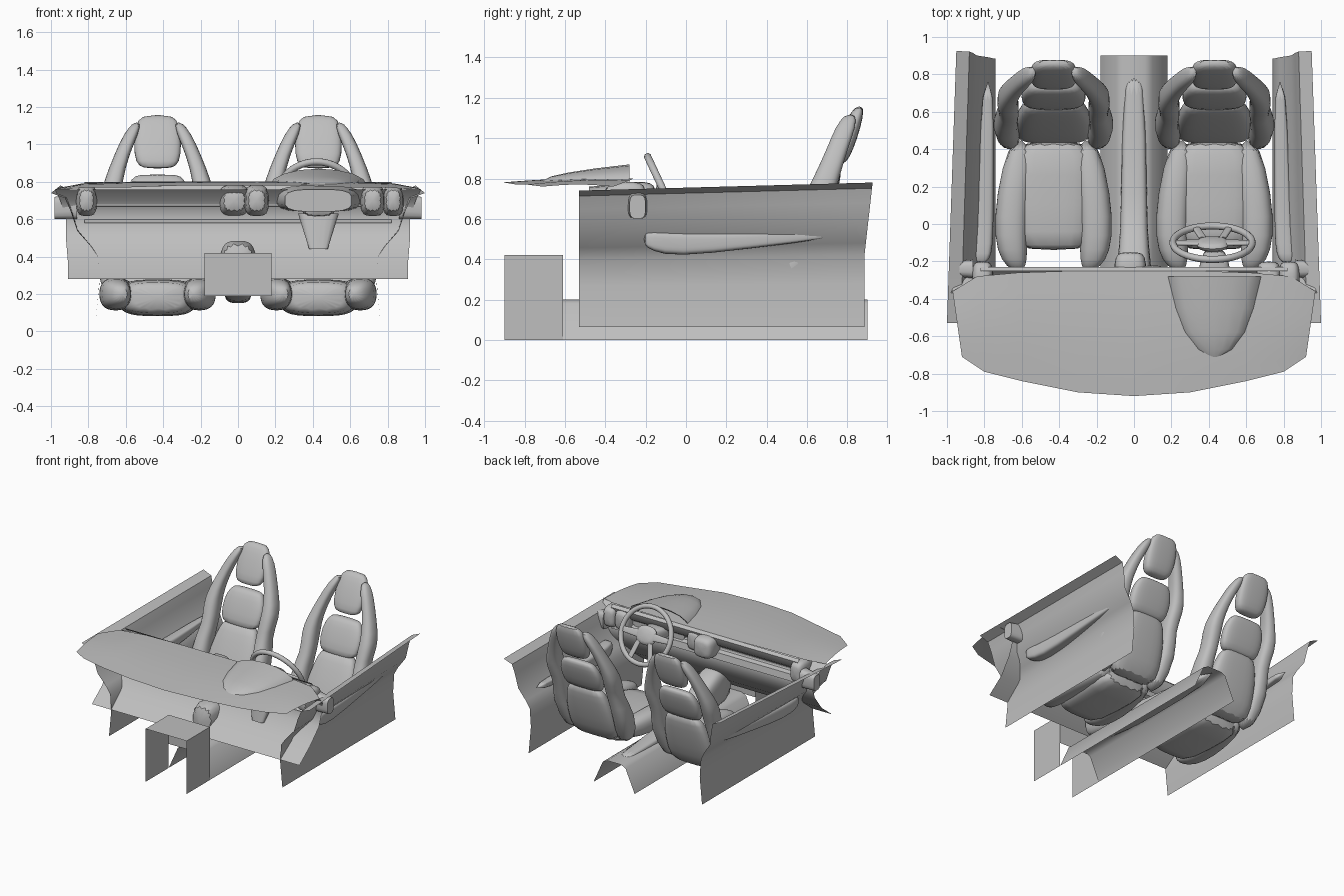
import bpy, bmesh
from math import sin, cos, pi, copysign, radians

if "Cube" in bpy.data.objects:
    bpy.data.objects.remove(bpy.data.objects["Cube"], do_unlink=True)

shade = .52
grey = bpy.data.materials.new("trim grey")
grey.use_nodes = True
grey.diffuse_color = (shade, shade, shade, 1)
grey.node_tree.nodes["Principled BSDF"].inputs["Base Color"].default_value = (shade, shade, shade, 1)


def finish(ob, angle=45):
    """Give the object its material and smooth shading with sharp edges kept."""
    ob.data.materials.clear()
    ob.data.materials.append(grey)
    bpy.ops.object.select_all(action='DESELECT')
    ob.select_set(True)
    bpy.context.view_layer.objects.active = ob
    bpy.ops.object.shade_smooth_by_angle(angle=radians(angle))


def skin(name, rows, closed=False, smooth=False, mirror=False, location=(0, 0, 0), tilt=0):
    """Stretch a surface over rows of points; closed rows become capped tubes."""
    bm = bmesh.new()
    grid = [[bm.verts.new(point) for point in row] for row in rows]
    count = len(rows[0])
    for a, b in zip(grid, grid[1:]):
        for i in range(count if closed else count - 1):
            j = (i + 1) % count
            bm.faces.new((a[i], a[j], b[j], b[i]))
    if closed:
        bm.faces.new(grid[0])
        bm.faces.new(grid[-1])
    bmesh.ops.recalc_face_normals(bm, faces=bm.faces)
    mesh = bpy.data.meshes.new(name)
    bm.to_mesh(mesh)
    bm.free()
    ob = bpy.data.objects.new(name, mesh)
    bpy.context.collection.objects.link(ob)
    ob.location = location
    ob.rotation_euler.x = tilt
    if mirror:
        ob.modifiers.new("Mirror", 'MIRROR')
    if smooth:
        subdivision = ob.modifiers.new("Subdivision", 'SUBSURF')
        subdivision.levels = subdivision.render_levels = 1
    finish(ob, 60 if smooth else 45)


def ring(x, y, z, a, b, axis, power, count=16):
    """Rounded-box ring around a centre, lying across the given axis."""
    points = []
    for k in range(count):
        angle = 2 * pi * (k + .5) / count
        c, s = cos(angle), sin(angle)
        u = a * copysign(abs(c) ** power, c)
        v = b * copysign(abs(s) ** power, s)
        offset = {'z': (u, v, 0), 'y': (u, 0, v), 'x': (0, u, v)}[axis]
        points.append((x + offset[0], y + offset[1], z + offset[2]))
    return points


def loft(name, sections, axis='z', power=.6, smooth=True, **options):
    """Closed body through rings given as x, y, z, half width, half height."""
    rows = [ring(*section, axis, power) for section in sections]
    skin(name, rows, closed=True, smooth=smooth, **options)


def both(half):
    """Full left-to-right row from its left half, listed from the centre out."""
    return [(-x, y, z) for x, y, z in reversed(half) if x > 0] + half


def lean(z):
    """Depth of the reclined backrest at a height."""
    return .42 + .38 * z


def back_pad(name, sections, location):
    """Backrest cushion from heights, half widths and half depths."""
    loft(name, [(0, lean(z), z, w, d) for z, w, d in sections], location=location)


# Seats
for side, centre in (("right", -.43), ("left", .43)):
    place = (centre, 0, 0)
    loft(side + "_seat_cushion", [
        (0, y, .18, w, h) for y, w, h in ((-.14, .15, .07), (-.1, .2, .1), (.3, .22, .1), (.46, .19, .1))],
        axis='y', location=place)
    loft(side + "_seat_thigh_bolster", [
        (x, y, .2, r, r) for x, y, r in ((.19, -.25, .03), (.21, -.2, .07), (.23, -.08, .09),
                                         (.22, .15, .09), (.17, .46, .07))],
        axis='y', power=.8, mirror=True, location=place)
    back_pad(side + "_seat_lower_back", [(.14, .2, .06), (.25, .21, .08), (.42, .2, .07),
                                         (.56, .16, .05), (.6, .13, .03)], place)
    back_pad(side + "_seat_upper_back", [(.58, .14, .03), (.62, .17, .05), (.74, .18, .05),
                                         (.82, .14, .04), (.84, .11, .02)], place)
    back_pad(side + "_seat_headrest", [(.87, .08, .03), (.9, .12, .05), (1, .13, .05),
                                       (1.1, .12, .04), (1.16, .09, .02)], place)
    loft(side + "_seat_side_bolster", [
        (x, lean(z) - .03, z, w, w * 1.3) for x, z, w in (
            (.22, .13, .06), (.27, .4, .07), (.23, .56, .05), (.25, .7, .06),
            (.24, .8, .05), (.19, .95, .04), (.14, 1.06, .04), (.11, 1.12, .02))],
        power=.8, mirror=True, location=place)

# Doors: one profile swept along y, flaring outward to the front
PROFILE = [(.95, 1), (.88, .96), (.86, .86), (.84, .7), (.78, .58), (.75, .5), (.74, .3), (.76, 0)]
STEPS = 8
FRONT_EDGE, SILL = -.53, .065
door = []
for k in range(STEPS + 1):
    t = k / STEPS
    top = .74 + .04 * t
    row = []
    for x, height in PROFILE:
        upper = max(0, 2 * height - 1)
        rear_edge = .885 + .04 * upper
        row.append((x + .05 * upper * (1 - t),
                    FRONT_EDGE + (rear_edge - FRONT_EDGE) * t,
                    SILL + (top - SILL) * height))
    door.append(row)
skin("door_panel", door, mirror=True)
loft("door_armrest", [
    (.82, -.21, .5, .03, .03), (.81, -.17, .49, .05, .05), (.8, -.05, .47, .05, .06),
    (.79, .3, .49, .04, .04), (.78, .78, .53, .03, .02)], axis='y', power=.5, mirror=True)

# Dashboard top: curved sheet from the rear edge to the windscreen edge
REAR = [(0, -.25, .8), (.3, -.25, .8), (.62, -.26, .8), (.84, -.28, .79), (.97, -.36, .76)]
FRONT = [(0, -.92, .78), (.3, -.9, .78), (.6, -.84, .77), (.8, -.79, .77), (.92, -.71, .76)]
sheet = []
for k in range(STEPS + 1):
    t = k / STEPS
    bulge = .01 * sin(pi * t)
    sheet.append(both([(a[0] + (b[0] - a[0]) * t, a[1] + (b[1] - a[1]) * t,
                        a[2] + (b[2] - a[2]) * t + bulge) for a, b in zip(REAR, FRONT)]))
skin("dashboard_top", sheet)

# Dashboard fascia and the curved panel below it
FASCIA = [(-.25, .8), (-.23, .78), (-.25, .72), (-.29, .69), (-.29, .67), (-.25, .66), (-.24, .61), (-.3, .58)]
skin("dashboard_fascia", [[(-.82, y, z), (.82, y, z)] for y, z in FASCIA])
LOWER = [(.98, -.37, .76), (.95, -.3, .7), (.92, -.26, .61), (.92, -.3, .5), (.91, -.4, .38), (.91, -.53, .28)]
skin("dashboard_lower_panel", [[(-x, y, z), (x, y, z)] for x, y, z in LOWER])

# Air vents
for name, x, y, width in (("left_door_vent", .83, -.2, .06), ("right_door_vent", -.81, -.2, .06),
                          ("centre_vent", -.02, -.15, .09), ("inner_cluster_vent", .1, -.22, .07),
                          ("outer_cluster_vent", .72, -.2, .07)):
    loft(name, [(x, y - depth, .7, width * scale, .09 * scale)
                for depth, scale in ((0, .6), (.02, .9), (.1, 1), (.22, .7))], axis='y')
loft("dashboard_end", [(.86, -.24, .67, .05, .07), (.98, -.24, .66, .04, .06)],
     axis='x', smooth=False, mirror=True)

# Instrument cluster hood, dials housing and knee cover
DRIVER = .43
hood = []
for y, width, height in ((-.71, .03, .01), (-.67, .1, .03), (-.58, .17, .05),
                         (-.45, .22, .07), (-.28, .26, .09), (-.3, .23, .07)):
    arch = [pi * k / STEPS for k in range(STEPS + 1)]
    hood.append([(DRIVER + width * cos(a), y, .78 + height * sin(a)) for a in arch])
skin("cluster_hood", hood)
loft("cluster_housing", [(DRIVER, -.48, .7, .18, .06), (DRIVER, -.27, .71, .23, .07)], axis='y', smooth=False)
loft("knee_cover", [(DRIVER, -.3, .63, .11, .05), (DRIVER, -.36, .44, .05, .02)], smooth=False)

# Steering wheel, tilted towards the driver
hub = (.42, -.1, .715)
tilt = radians(-65)
bpy.ops.mesh.primitive_torus_add(major_radius=.212, minor_radius=.019, major_segments=48,
                                 minor_segments=10, location=hub, rotation=(tilt, 0, 0))
rim = bpy.context.object
rim.name = "steering_wheel_rim"
finish(rim)
wheel = dict(location=hub, tilt=tilt)
loft("steering_wheel_hub", [(0, 0, -.04, .07, .06), (0, 0, 0, .1, .08), (0, 0, .02, .06, .05)],
     power=.8, **wheel)
loft("steering_wheel_side_spoke", [(.06, 0, 0, .03, .01), (.21, 0, 0, .02, .01)],
     axis='x', smooth=False, mirror=True, **wheel)
loft("steering_wheel_lower_spoke", [(.05, .05, 0, .02, .01), (.09, .19, 0, .02, .01)],
     axis='y', smooth=False, mirror=True, **wheel)
loft("steering_column", [(DRIVER, -.4, .66, .1, .06), (DRIVER, -.25, .68, .09, .06),
                         (DRIVER, -.12, .71, .06, .04)], axis='y')

# Centre tunnel, open front box and console
box_front, box_rear, tunnel_end = -.9, -.61, .9
TUNNEL = [(0, .2), (.06, .2), (.1, .18), (.18, 0)]
BOX = [(0, .42), (.18, .42), (.18, 0)]
skin("centre_tunnel", [both([(x, y, z) for x, z in TUNNEL]) for y in (box_rear, tunnel_end)])
skin("tunnel_front_box", [both([(x, y, z) for x, z in BOX]) for y in (box_front, box_rear)])
skin("tunnel_front_box_rear", [[(-.18, box_rear, z), (.18, box_rear, z)] for z in (.42, .19)])
loft("centre_console", [
    (0, y, z, w, h) for y, z, w, h in ((-.5, .35, .1, .15), (-.28, .34, .1, .15), (-.12, .26, .08, .1),
                                       (.05, .2, .07, .05), (tunnel_end, .18, .06, .03))], axis='y')
